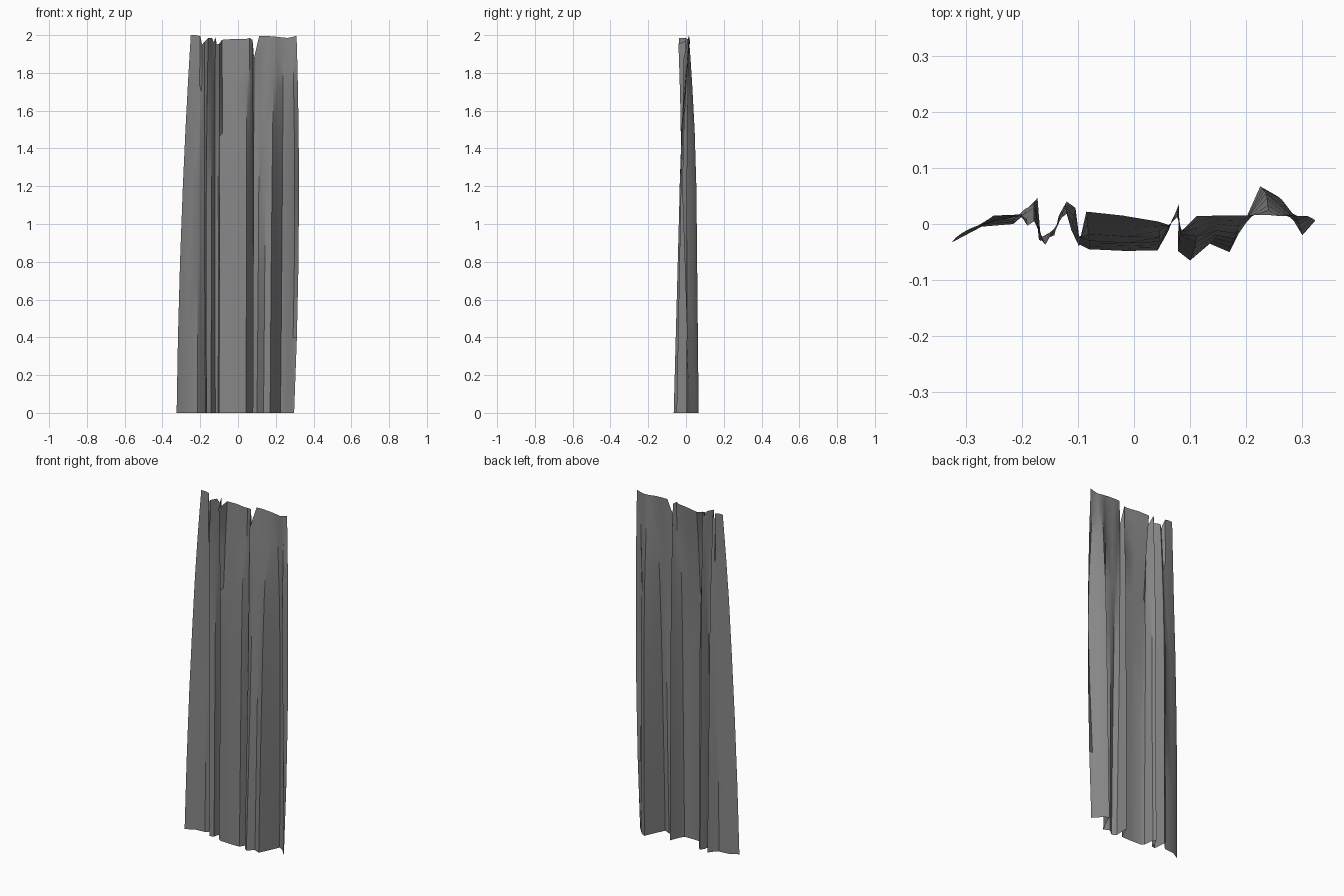
import bpy, bmesh

# Fold cross-sections, left to right: hem, middle and gathered top (x, y), with same column count
hem = [(-.325, -.033), (-.275, -.005), (-.215, 0), (-.192, .02), (-.172, .047),
       (-.166, -.03), (-.142, -.02), (-.134, .015), (-.12, .04), (-.106, .03),
       (-.10, -.035), (-.08, -.045), (-.015, -.048), (.042, -.047), (.06, -.015),
       (.08, .035), (.078, -.048), (.10, -.065), (.135, -.035), (.17, -.05),
       (.195, .0), (.225, .067), (.255, .05), (.28, .02), (.297, .003)]
middle = [(-.292, -.008), (-.245, .006), (-.21, .012), (-.195, .026), (-.178, .036),
          (-.168, -.025), (-.14, -.012), (-.132, .01), (-.122, .033), (-.105, .022),
          (-.098, -.022), (-.08, -.03), (-.01, -.034), (.045, -.032), (.062, -.005),
          (.079, .03), (.082, -.02), (.11, -.033), (.145, -.02), (.18, -.027),
          (.205, .015), (.235, .055), (.27, .03), (.30, -.02), (.323, .006)]
top = [(-.25, .015), (-.225, .016), (-.20, .017), (-.19, -.003), (-.178, .005),
       (-.158, -.037), (-.137, .0), (-.128, .012), (-.12, .018), (-.112, -.01),
       (-.098, -.04), (-.085, .022), (-.02, .015), (.045, .004), (.062, -.002),
       (.077, .012), (.085, -.012), (.112, .014), (.15, .015), (.19, .015),
       (.215, .016), (.24, .016), (.262, .014), (.288, .014), (.31, .014)]
top_z = [2, 2, 1.995, 1.95, 1.965, 1.985, 1.985, 1.96, 1.99, 1.95, 1.955, 1.975,
         1.98, 1.98, 1.985, 1.975, 1.88, 1.995, 1.995, 1.993, 1.99, 1.987, 1.985,
         1.99, 1.997]

# Hanging cloth: one open sheet lofted through the three cross-sections
bm = bmesh.new()
rows = []
for t in (0, .2, .4, .6, .75, .87, .94, 1):
    row = []
    for a, b, c, z in zip(hem, middle, top, top_z):
        m = .6
        wa = (t - m) * (t - 1) / m
        wb = t * (t - 1) / (m * (m - 1))
        wc = t * (t - m) / (1 - m)
        x = wa * a[0] + wb * b[0] + wc * c[0]
        # depth changes linearly so the pleats stay straight
        if t < m:
            y = a[1] + (b[1] - a[1]) * t / m
        else:
            y = b[1] + (c[1] - b[1]) * ((t - m) / (1 - m)) ** 1.5
        row.append(bm.verts.new((x, y, z * t)))
    rows.append(row)
for r0, r1 in zip(rows, rows[1:]):
    for i in range(len(r0) - 1):
        bm.faces.new((r0[i], r0[i + 1], r1[i + 1], r1[i]))
mesh = bpy.data.meshes.new("curtain")
bm.to_mesh(mesh)
bm.free()
curtain = bpy.data.objects.new("curtain", mesh)
bpy.context.collection.objects.link(curtain)

# Dark grey cloth
cloth = bpy.data.materials.new("dark_cloth")
cloth.diffuse_color = (.24, .24, .24, 1)
mesh.materials.append(cloth)

# Soft cloth shading with crisp pleat creases
bpy.context.view_layer.objects.active = curtain
curtain.select_set(True)
bpy.ops.object.shade_smooth_by_angle(angle=0.6)
